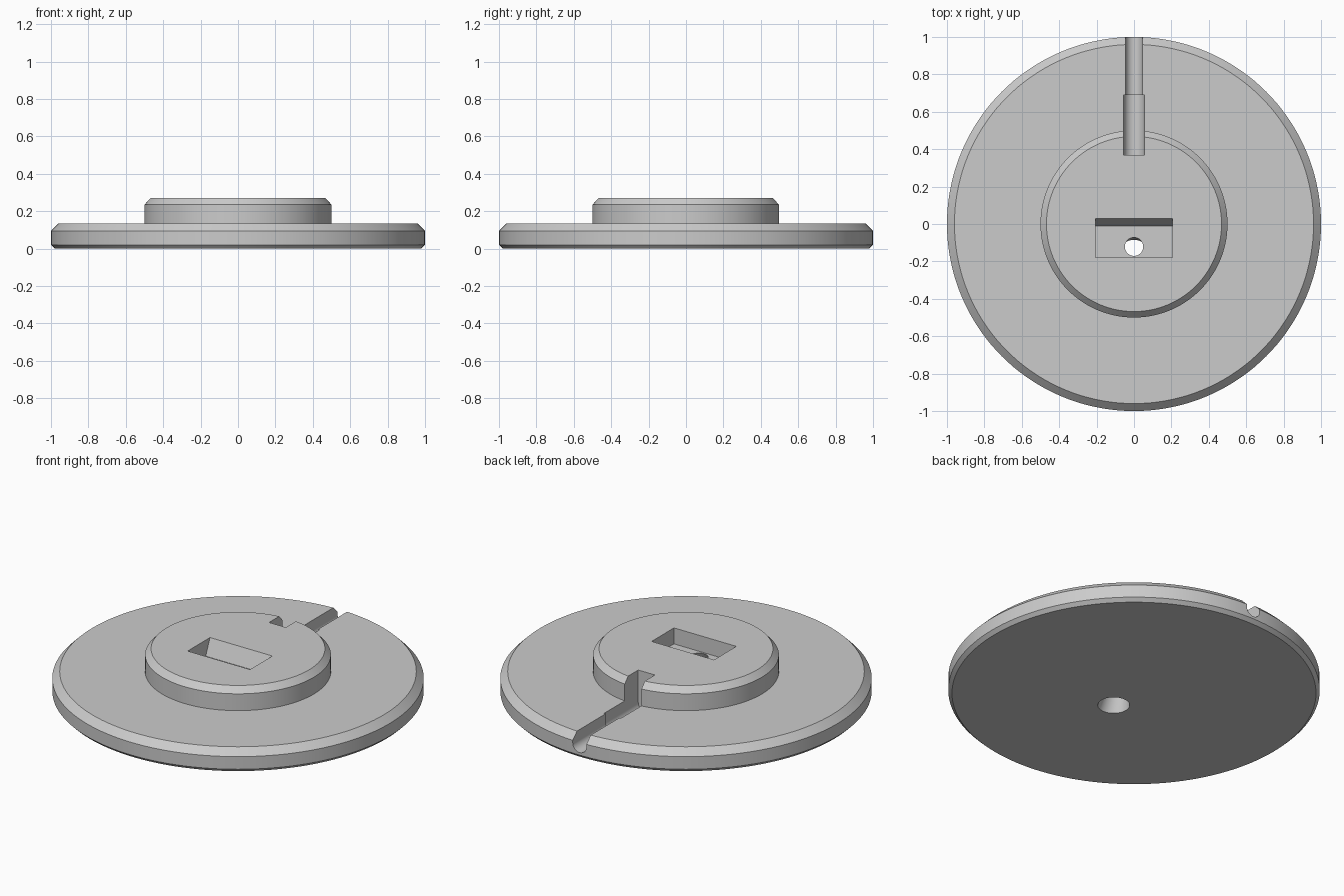
import bpy
import bmesh
import math

cube = bpy.data.objects.get("Cube")
if cube:
    bpy.data.objects.remove(cube, do_unlink=True)

grey = bpy.data.materials.new("plain_grey")
grey.use_nodes = True
grey.diffuse_color = (0.6, 0.6, 0.6, 1)
grey.node_tree.nodes["Principled BSDF"].inputs["Base Color"].default_value = (0.6, 0.6, 0.6, 1)


def loft(name, rings):
    """Closed solid through a list of matching point rings."""
    bm = bmesh.new()
    loops = [[bm.verts.new(p) for p in ring] for ring in rings]
    count = len(loops[0])
    for low, high in zip(loops, loops[1:]):
        for i in range(count):
            j = (i + 1) % count
            bm.faces.new((low[i], low[j], high[j], high[i]))
    bm.faces.new(loops[0][::-1])
    bm.faces.new(loops[-1])
    bmesh.ops.recalc_face_normals(bm, faces=bm.faces)
    mesh = bpy.data.meshes.new(name)
    bm.to_mesh(mesh)
    bm.free()
    mesh.materials.append(grey)
    obj = bpy.data.objects.new(name, mesh)
    bpy.context.collection.objects.link(obj)
    return obj


def circle(radius, z, y=0, sides=144):
    angles = [2 * math.pi * i / sides for i in range(sides)]
    return [(radius * math.cos(a), y + radius * math.sin(a), z) for a in angles]


def rectangle(half_x, y0, y1, z):
    return [(-half_x, y0, z), (half_x, y0, z), (half_x, y1, z), (-half_x, y1, z)]


def channel(radius, y0, y1):
    """Round-bottomed slot cutter, open at the top."""
    def section(y):
        arc = [math.pi + math.pi * i / 24 for i in range(25)]
        pts = [(radius * math.cos(a), y, 0.08 + radius * math.sin(a)) for a in arc]
        return pts + [(radius, y, 0.4), (-radius, y, 0.4)]
    return [section(y0), section(y1)]


# Chamfered disc with raised round boss
profile = [(0.98, 0), (1, 0.02), (1, 0.095), (0.96, 0.135),
           (0.5, 0.135), (0.5, 0.235), (0.468, 0.27)]
body = loft("round_base", [circle(r, z) for r, z in profile])

# Pocket with sloped back wall, tapered hole, and stepped cable channel
slope = 0.04 / 0.095
pocket = [rectangle(0.205, -0.18, -0.01, 0.175),
          rectangle(0.205, -0.18, -0.01 + slope * 0.225, 0.4)]
hole = [circle(0.09, -0.02, -0.176, 48), circle(0.046, 0.19, -0.117, 48)]
cutters = [loft("pocket_cutter", pocket),
           loft("hole_cutter", hole),
           loft("wide_channel_cutter", channel(0.055, 0.37, 0.69)),
           loft("narrow_channel_cutter", channel(0.045, 0.6, 1.1))]

bpy.context.view_layer.objects.active = body
body.select_set(True)
for cutter in cutters:
    cutter.hide_render = True
    mod = body.modifiers.new(cutter.name, "BOOLEAN")
    mod.operation = "DIFFERENCE"
    mod.solver = "EXACT"
    mod.object = cutter
    bpy.ops.object.modifier_apply(modifier=mod.name)
    bpy.data.objects.remove(cutter, do_unlink=True)

bpy.ops.object.shade_smooth_by_angle(angle=math.radians(20))
